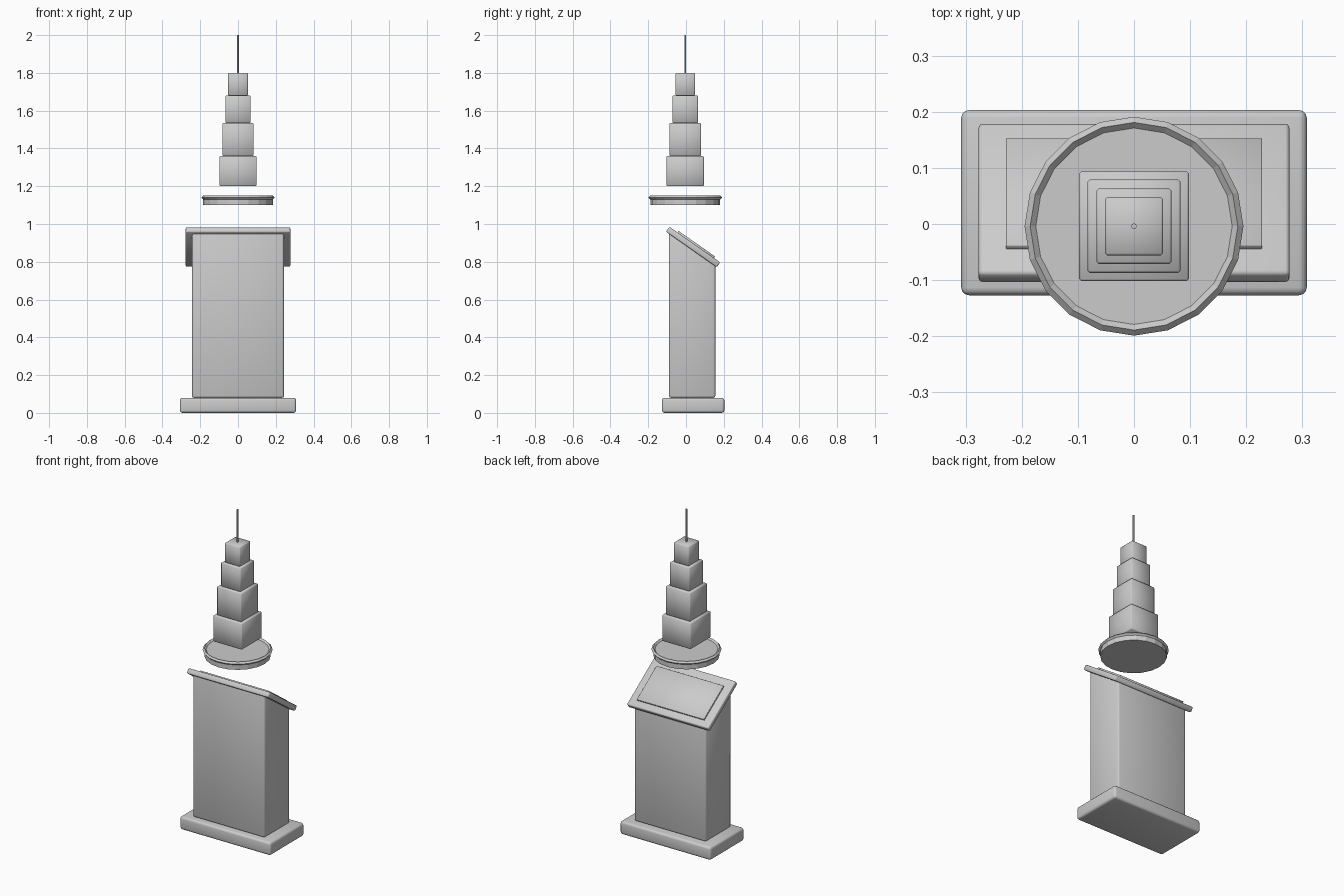
import bpy
import bmesh
from math import radians, cos, sin, pi
from mathutils import Matrix, Vector

cube = bpy.data.objects.get("Cube")
if cube:
    bpy.data.objects.remove(cube, do_unlink=True)

# One plain grey for the whole model
grey = bpy.data.materials.new("light_grey")
grey.use_nodes = True
colour = (0.6, 0.6, 0.6, 1)
grey.diffuse_color = colour
grey.node_tree.nodes["Principled BSDF"].inputs["Base Color"].default_value = colour


def finish(name, bm, smooth_angle=None):
    """Turn a bmesh into a named object, smoothed if an angle is given."""
    bmesh.ops.recalc_face_normals(bm, faces=bm.faces)
    mesh = bpy.data.meshes.new(name)
    bm.to_mesh(mesh)
    bm.free()
    mesh.materials.append(grey)
    obj = bpy.data.objects.new(name, mesh)
    bpy.context.collection.objects.link(obj)
    if smooth_angle:
        bpy.ops.object.select_all(action="DESELECT")
        obj.select_set(True)
        bpy.context.view_layer.objects.active = obj
        bpy.ops.object.shade_smooth_by_angle(angle=radians(smooth_angle))
    return obj


def round_edges(bm, width, segments):
    bmesh.ops.bevel(bm, geom=bm.edges[:], offset=width, segments=segments,
                    profile=0.5, affect="EDGES")


def box(name, size, matrix, bevel, segments=2, smooth=50):
    bm = bmesh.new()
    bmesh.ops.create_cube(bm, size=1)
    bmesh.ops.scale(bm, vec=size, verts=bm.verts)
    round_edges(bm, bevel, segments)
    bm.transform(matrix)
    return finish(name, bm, smooth)


def cylinder(name, radius, bottom, top, y, sides):
    bm = bmesh.new()
    bmesh.ops.create_cone(bm, cap_ends=True, segments=sides, radius1=radius,
                          radius2=radius, depth=top - bottom)
    bm.transform(Matrix.Translation((0, y, (bottom + top) / 2)))
    return finish(name, bm)


# Base slab
box("base", (0.616, 0.33, 0.08), Matrix.Translation((0, 0.038, 0.04)), 0.014, 3)

# Column with a sloping top, extruded from its side profile
bm = bmesh.new()
profile = [(-0.09, 0.08), (0.155, 0.08), (0.155, 0.786), (-0.09, 0.957)]
face = bm.faces.new([bm.verts.new((-0.243, y, z)) for y, z in profile])
side = bmesh.ops.extrude_face_region(bm, geom=[face])["geom"]
bmesh.ops.translate(bm, vec=(0.486, 0, 0),
                    verts=[v for v in side if isinstance(v, bmesh.types.BMVert)])
bmesh.ops.recalc_face_normals(bm, faces=bm.faces)
round_edges(bm, 0.01, 2)
finish("column", bm, 50)

# Sloping desk top with a raised display panel
slope = Matrix.Translation((0, 0.0375, 0.878)) @ Matrix.Rotation(radians(-35), 4, "X")
box("desk_top", (0.554, 0.328, 0.032), slope, 0.007)
box("display_panel", (0.456, 0.234, 0.02),
    slope @ Matrix.Translation((0, 0.006, 0.016)), 0.001, 1)

# Floating disc with a faceted rim
CENTRE_Y = -0.004
SIDES = 20
cylinder("disc", 0.184, 1.10, 1.14, CENTRE_Y, SIDES)

bm = bmesh.new()
rings = []
for i in range(SIDES):
    a = 2 * pi * i / SIDES
    ring = []
    for j in range(4):
        b = pi / 2 * j
        r = 0.185 + 0.01 * cos(b)
        ring.append(bm.verts.new((r * cos(a), CENTRE_Y + r * sin(a), 1.14 + 0.01 * sin(b))))
    rings.append(ring)
for i, ring in enumerate(rings):
    following = rings[(i + 1) % SIDES]
    for j in range(4):
        k = (j + 1) % 4
        bm.faces.new((ring[j], following[j], following[k], ring[k]))
finish("disc_rim", bm)

# Stepped tower tiers: half width, bottom, top
tiers = [(0.098, 1.2, 1.36), (0.083, 1.36, 1.535),
         (0.067, 1.535, 1.68), (0.052, 1.68, 1.8)]
for n, (half, bottom, top) in enumerate(tiers, 1):
    box(f"tower_tier_{n}", (half * 2, half * 2, top - bottom),
        Matrix.Translation(Vector((0, CENTRE_Y, (bottom + top) / 2))), 0.004, 1)

# Thin spire
cylinder("spire", 0.005, 1.8, 2.0, CENTRE_Y, 8)
